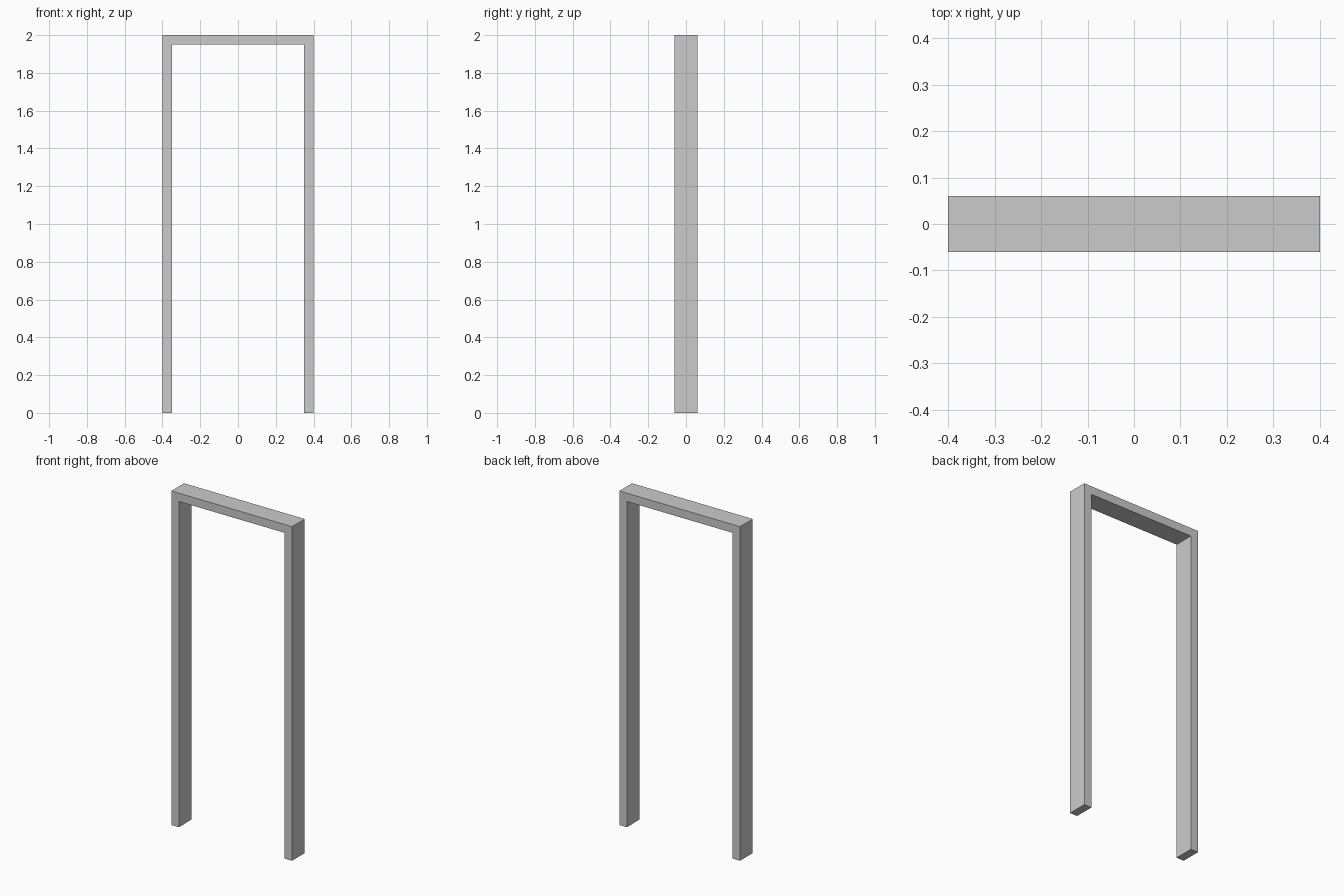
import bpy, bmesh

if "Cube" in bpy.data.objects:
    bpy.data.objects.remove(bpy.data.objects["Cube"])

W, H, D = 0.4, 2.0, 0.06   # half width, height, half depth
T = 0.05                   # bar thickness

# Door frame: U-shaped front profile extruded through its depth
half = [(W - T, 0), (W, 0), (W, H)]
inner = (W - T, H - T)
profile = half + [(-x, z) for x, z in reversed(half)] + [(-inner[0], inner[1]), inner]

bm = bmesh.new()
front = bm.faces.new([bm.verts.new((x, -D, z)) for x, z in profile])
ext = bmesh.ops.extrude_face_region(bm, geom=[front], use_keep_orig=True)
bmesh.ops.translate(bm, vec=(0, 2 * D, 0),
                    verts=[g for g in ext["geom"] if isinstance(g, bmesh.types.BMVert)])
bmesh.ops.recalc_face_normals(bm, faces=bm.faces)

mesh = bpy.data.meshes.new("door_frame")
bm.to_mesh(mesh)
bm.free()
bpy.context.collection.objects.link(bpy.data.objects.new("door_frame", mesh))
